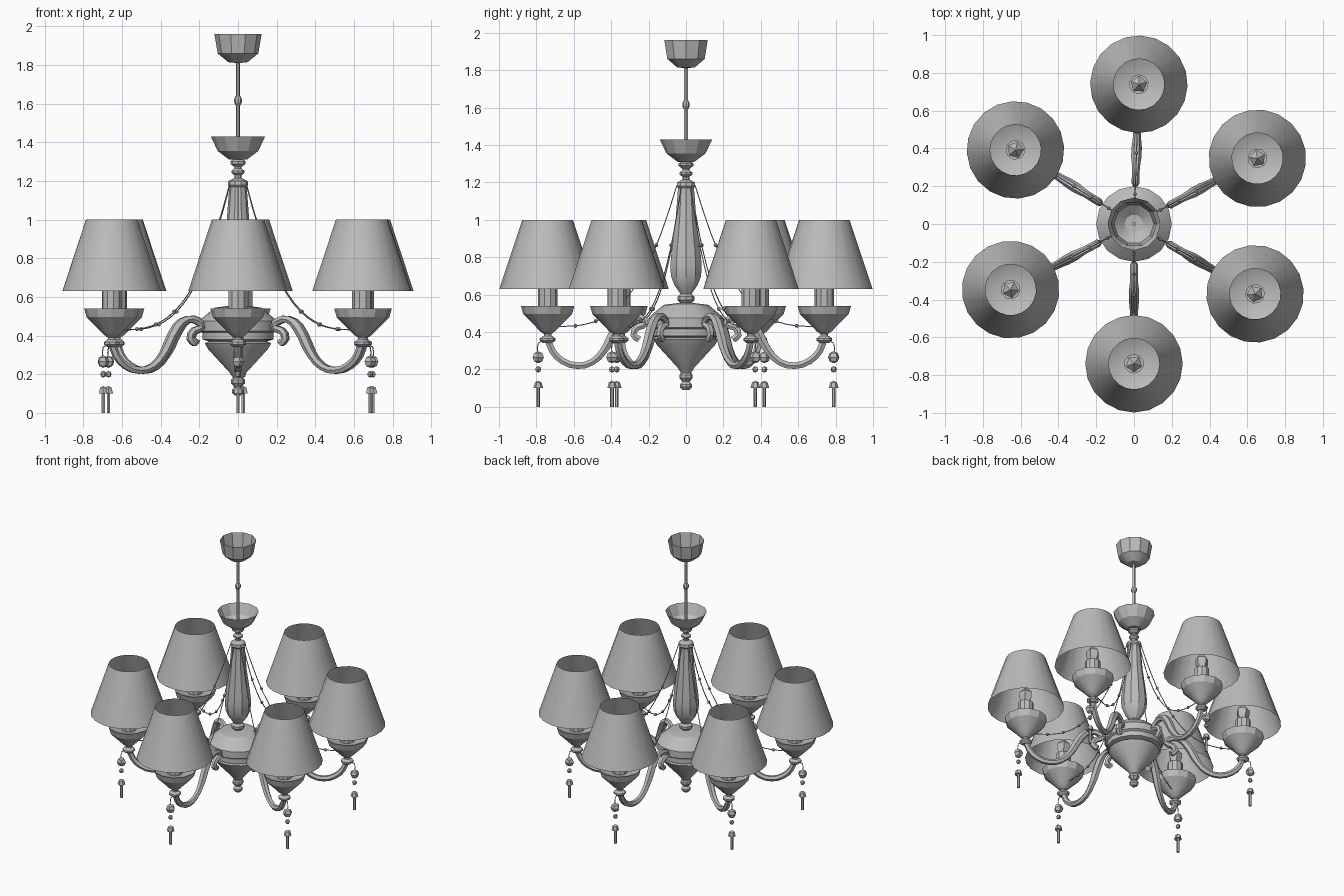
import bpy, bmesh, math
from mathutils import Matrix, Vector

cube = bpy.data.objects.get("Cube")
if cube:
    bpy.data.objects.remove(cube, do_unlink=True)

grey = bpy.data.materials.new("plain_grey")
grey.use_nodes = True
colour = (0.5, 0.5, 0.5, 1)
grey.diffuse_color = colour
grey.node_tree.nodes["Principled BSDF"].inputs["Base Color"].default_value = colour

ARM_ANGLES = (28, 88, 148, 208, 270, 330)
LAMP = 0.74       # distance of each lamp from the centre
PENDANT = 0.79    # distance of each crystal drop
ARM_RADIUS = 0.024
WIRE_RADIUS = 0.003


def add_object(name, data):
    obj = bpy.data.objects.new(name, data)
    bpy.context.collection.objects.link(obj)
    bpy.ops.object.select_all(action='DESELECT')
    obj.select_set(True)
    bpy.context.view_layer.objects.active = obj
    return obj


def finish(obj):
    """Give the part its material and shading."""
    obj.data.materials.append(grey)
    bpy.ops.object.shade_smooth_by_angle(angle=math.radians(25))
    return obj


def mesh_object(name, bm):
    mesh = bpy.data.meshes.new(name)
    bm.to_mesh(mesh)
    bm.free()
    return finish(add_object(name, mesh))


def lathe(name, sides, profile, offset=0):
    """Spin a (radius, height) profile around a vertical axis at x = offset."""
    bm = bmesh.new()
    verts = [bm.verts.new((radius, 0, height)) for radius, height in profile]
    edges = [bm.edges.new(pair) for pair in zip(verts, verts[1:])]
    bmesh.ops.spin(bm, geom=verts + edges, cent=(0, 0, 0), axis=(0, 0, 1),
                   angle=math.tau, steps=sides, use_merge=False)
    bmesh.ops.remove_doubles(bm, verts=bm.verts, dist=0.0005)
    bmesh.ops.recalc_face_normals(bm, faces=bm.faces)
    bmesh.ops.translate(bm, verts=bm.verts, vec=(offset, 0, 0))
    return mesh_object(name, bm)


def knob(name, bottom, height, radius, offset=0):
    """Small turned ring with narrower ends."""
    top = bottom + height
    waist = radius * 0.55
    return lathe(name, 8, [(0, bottom), (waist, bottom), (radius, bottom + height * 0.35),
                           (radius, top - height * 0.35), (waist, top), (0, top)], offset)


def rod(name, sides, radius, bottom, top, offset=0):
    """Closed straight cylinder."""
    return lathe(name, sides, [(0, bottom), (radius, bottom), (radius, top), (0, top)], offset)


def tube(name, path, thickness, swelling=None):
    """Round tube along (distance, height) points, thickened by a swelling rule."""
    curve = bpy.data.curves.new(name, 'CURVE')
    curve.dimensions = '3D'
    curve.bevel_depth = thickness
    curve.bevel_resolution = 1
    curve.use_fill_caps = True
    spline = curve.splines.new('BEZIER')
    spline.bezier_points.add(len(path) - 1)
    spline.resolution_u = 2
    for point, (x, z) in zip(spline.bezier_points, path):
        point.co = (x, 0, z)
        point.radius = swelling(x) if swelling else 1
        point.handle_left_type = point.handle_right_type = 'AUTO'
    obj = add_object(name, curve)
    bpy.ops.object.convert(target='MESH')
    return finish(obj)


def beads(name, centres, radius):
    """Faceted beads of one size at (distance, height) points."""
    bm = bmesh.new()
    for x, z in centres:
        place = Matrix.Translation(Vector((x, 0, z)))
        bmesh.ops.create_uvsphere(bm, u_segments=5, v_segments=4, radius=radius, matrix=place)
    return mesh_object(name, bm)


def garland_point(t):
    """Sagging line from the column top (t = 0) to a lamp cup (t = 1)."""
    return 0.05 + 0.65 * t, 0.43 + 0.75 * (1 - t) ** 3


def arm_swelling(x):
    """The arm is thickest at the leaf sheath beyond its crest."""
    return 0.85 + 0.45 * max(0, 1 - abs(x - 0.38) / 0.08)


# Ceiling canopy and hanging rod
lathe("ceiling_canopy", 10, [(0, 1.81), (0.05, 1.815), (0.105, 1.86), (0.122, 1.96)])
rod("hanging_rod", 6, 0.011, 1.33, 1.82)
knob("rod_joint", 1.59, 0.05, 0.02)

# Upper cup with its turned neck
lathe("upper_cup", 12, [(0, 1.31), (0.045, 1.31), (0.105, 1.355), (0.14, 1.43)])
rod("upper_neck", 8, 0.018, 1.2, 1.31)
knob("neck_ring_lower", 1.23, 0.035, 0.034)
knob("neck_ring_upper", 1.275, 0.04, 0.04)

# Central baluster column
lathe("column", 10, [(0.028, 0.6), (0.065, 0.65), (0.085, 0.7), (0.088, 0.76), (0.08, 0.84),
                     (0.058, 1), (0.045, 1.17), (0.053, 1.18), (0.05, 1.2), (0, 1.225)])
knob("column_foot", 0.55, 0.06, 0.046)

# Hub bowl that carries the arms, with the finial below
lathe("hub_bowl", 16, [(0.025, 0.18), (0.045, 0.21), (0.155, 0.33), (0.172, 0.36),
                       (0.15, 0.37), (0.185, 0.38), (0.185, 0.415), (0.2, 0.425),
                       (0.2, 0.475), (0.18, 0.495), (0.12, 0.545), (0, 0.56)])
knob("finial_tip", 0.09, 0.045, 0.032)
knob("finial_ring", 0.135, 0.055, 0.036)

# Scrolled arm along +x
arm_path = [(0.25, 0.36), (0.28, 0.385), (0.26, 0.425), (0.215, 0.445), (0.24, 0.475),
            (0.3, 0.483), (0.355, 0.445), (0.41, 0.35), (0.44, 0.3), (0.5, 0.24),
            (0.58, 0.22), (0.66, 0.245), (0.715, 0.3), (LAMP, 0.37)]
arm = tube("scroll_arm", arm_path, ARM_RADIUS, arm_swelling)

# Lamp: flange, cup, candle, bulb and open shade
flange = knob("arm_flange", 0.34, 0.04, 0.042, LAMP)
cup = lathe("lamp_cup", 12, [(0.02, 0.37), (0.02, 0.39), (0.042, 0.405), (0.06, 0.425),
                             (0.13, 0.495), (0.143, 0.54), (0.125, 0.53), (0, 0.5)], LAMP)
candle = rod("candle_sleeve", 10, 0.052, 0.5, 0.66, LAMP)
bulb = lathe("bulb", 5, [(0.025, 0.66), (0.045, 0.7), (0.045, 0.74), (0, 0.785)], LAMP)
shade = lathe("lamp_shade", 20, [(0.258, 0.63), (0.135, 1)], LAMP)

# Beaded garland from the column to the lamp
wire = tube("garland_wire", [garland_point(i / 8) for i in range(9)], WIRE_RADIUS)
wire_beads = beads("garland_beads", [garland_point(i / 6) for i in range(1, 6)], 0.011)

# Crystal drop hanging beside the lamp
hook = tube("pendant_hook", [(LAMP, 0.36), (PENDANT, 0.34), (PENDANT, 0.28)], WIRE_RADIUS)
large_bead = beads("pendant_large_bead", [(PENDANT, 0.265)], 0.032)
small_bead = beads("pendant_small_bead", [(PENDANT, 0.2)], 0.017)
crystal_cap = lathe("crystal_cap", 6, [(0, 0.1), (0.026, 0.1), (0.018, 0.13), (0, 0.14)], PENDANT)
crystal_rod = rod("crystal_rod", 6, 0.01, 0, 0.1, PENDANT)

# Repeat the whole branch around the hub
branch = [arm, flange, cup, candle, bulb, shade, wire, wire_beads, hook,
          large_bead, small_bead, crystal_cap, crystal_rod]
for part in branch:
    base = part.name
    for index, angle in enumerate(ARM_ANGLES):
        obj = part.copy() if index else part
        if index:
            bpy.context.collection.objects.link(obj)
        obj.name = f"{base}_{index + 1}"
        obj.rotation_euler.z = math.radians(angle)
